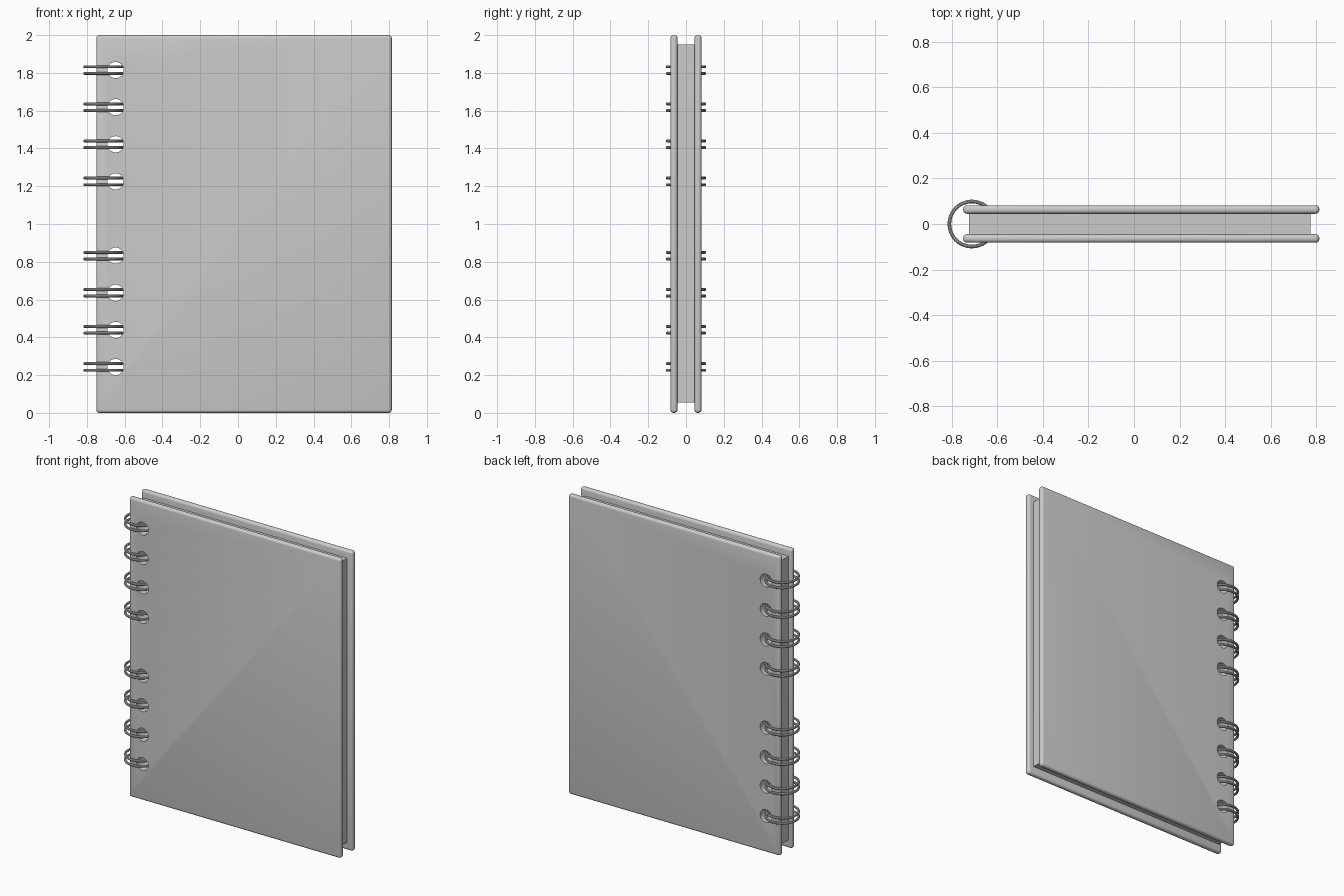
import bpy, bmesh, math
from mathutils import Matrix, Vector

if "Cube" in bpy.data.objects:
    bpy.data.objects.remove(bpy.data.objects["Cube"])

HOLE_X, HOLE_R = -0.648, 0.043
RING_X, RING_R, WIRE_R = -0.712, 0.099, 0.008
# Two groups of four binding positions with a gap in the middle
HOLE_ZS = [0.243 + 0.1965 * i for i in (0, 1, 2, 3, 5, 6, 7, 8)]


def mesh_object(name, bm):
    mesh = bpy.data.meshes.new(name)
    bm.to_mesh(mesh)
    bm.free()
    obj = bpy.data.objects.new(name, mesh)
    bpy.context.collection.objects.link(obj)
    return obj


def box(name, lo, hi, bevel=0.0):
    lo, hi = Vector(lo), Vector(hi)
    bm = bmesh.new()
    bmesh.ops.create_cube(bm, size=1)
    bmesh.ops.scale(bm, vec=hi - lo, verts=bm.verts)
    bmesh.ops.translate(bm, vec=(lo + hi) / 2, verts=bm.verts)
    if bevel:
        bmesh.ops.bevel(bm, geom=bm.edges[:], offset=bevel, segments=4,
                        profile=0.5, affect='EDGES')
    return mesh_object(name, bm)


def activate(obj):
    bpy.ops.object.select_all(action='DESELECT')
    obj.select_set(True)
    bpy.context.view_layer.objects.active = obj


def smooth(obj):
    activate(obj)
    bpy.ops.object.shade_smooth_by_angle(angle=math.radians(35))


# Covers and page block
front_cover = box("front_cover", (-0.75, -0.082, 0), (0.814, -0.045, 2), 0.016)
back_cover = box("back_cover", (-0.75, 0.045, 0), (0.814, 0.082, 2), 0.016)
pages = box("pages", (-0.725, -0.045, 0.055), (0.775, 0.045, 1.95))

# Cutter for the binding holes
bm = bmesh.new()
for z in HOLE_ZS:
    bmesh.ops.create_cone(
        bm, cap_ends=True, segments=32, radius1=HOLE_R, radius2=HOLE_R, depth=0.4,
        matrix=Matrix.Translation((HOLE_X, 0, z)) @ Matrix.Rotation(math.pi / 2, 4, 'X'))
cutter = mesh_object("hole_cutter", bm)
cutter.hide_render = True

for obj in (front_cover, back_cover, pages):
    activate(obj)
    mod = obj.modifiers.new("holes", 'BOOLEAN')
    mod.operation = 'DIFFERENCE'
    mod.solver = 'EXACT'
    mod.object = cutter
    bpy.ops.object.modifier_apply(modifier=mod.name)
    smooth(obj)
bpy.data.objects.remove(cutter)

# Paired wire rings
for i, z in enumerate(HOLE_ZS):
    for side, dz in (("lower", -0.0175), ("upper", 0.0175)):
        bpy.ops.mesh.primitive_torus_add(
            major_radius=RING_R, minor_radius=WIRE_R, major_segments=48,
            minor_segments=10, location=(RING_X, 0, z + dz))
        ring = bpy.context.object
        ring.name = f"binding_ring_{i + 1}_{side}"
        smooth(ring)
